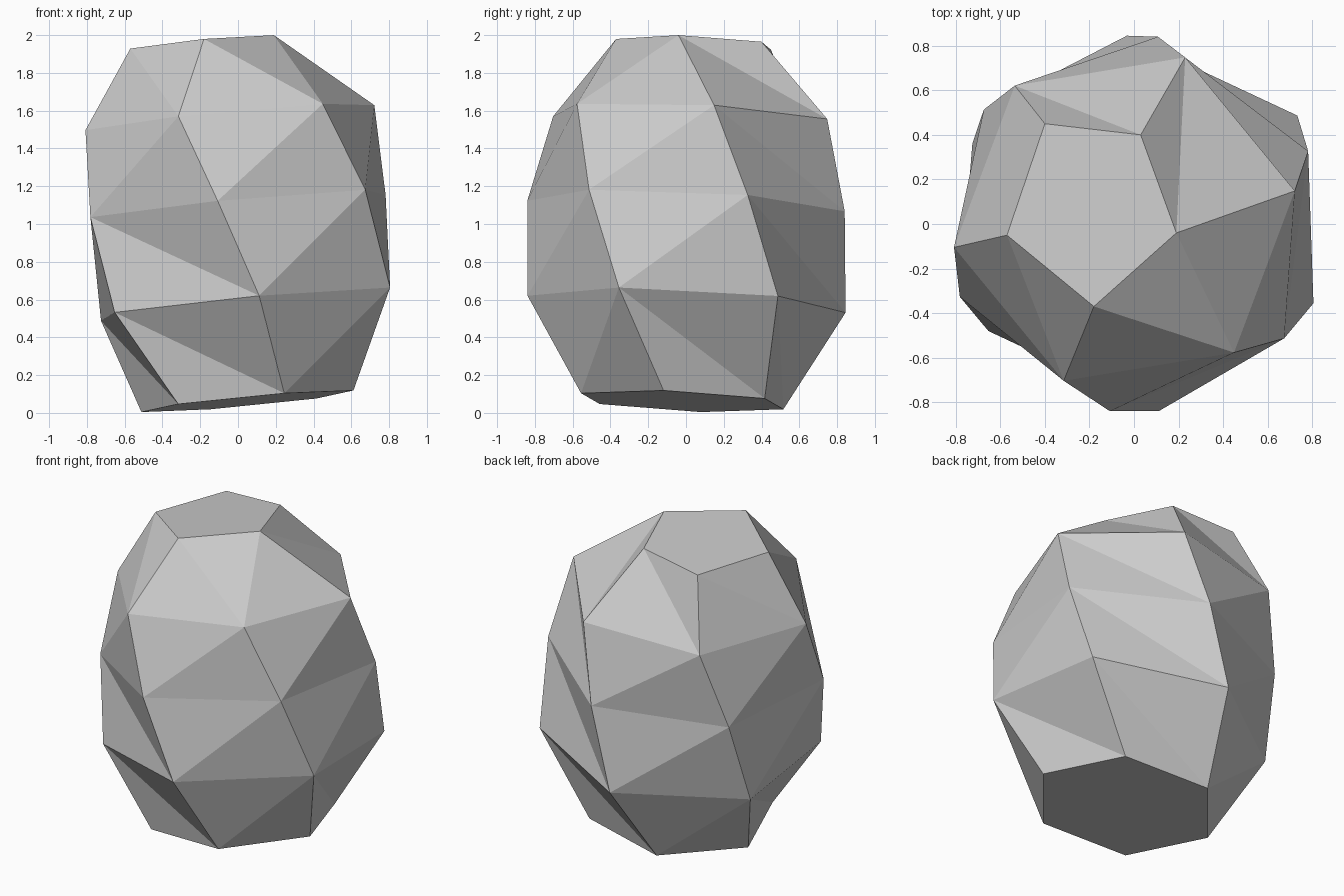
import bpy, bmesh
from math import sin, cos, radians

cube = bpy.data.objects.get("Cube")
if cube:
    bpy.data.objects.remove(cube)

stone = bpy.data.materials.new("stone grey")
stone.use_nodes = True
grey = (0.6, 0.6, 0.6, 1)
stone.diffuse_color = grey
stone.node_tree.nodes["Principled BSDF"].inputs["Base Color"].default_value = grey

bm = bmesh.new()


def point(x, y, level):
    """Vertex on a slightly tilted horizontal layer."""
    return bm.verts.new((x, y, level + 0.094 * x - 0.045 * y))


def hexagon(level, radius, phase, cx, cy):
    angles = [radians(phase + 60 * k) for k in range(6)]
    return [point(cx + radius * cos(a), cy + radius * sin(a), level) for a in angles]


# Twisting layers from shoulder down to base
rings = [
    hexagon(1.568, 0.775, 9.4, -0.043, 0.022),
    hexagon(1.095, 0.847, 22.7, 0, 0),
    hexagon(0.572, 0.845, 34.9, 0.04, 0.003),
    hexagon(0.056, 0.57, 50, 0.05, -0.02),
]

# Bands of triangles: "/" and "|" choose which way each quad is split
for upper, lower, splits in zip(rings, rings[1:], ("|/////", "|//|//", "|/||/|")):
    for k, split in enumerate(splits):
        n = (k + 1) % 6
        a, b, c, d = upper[k], lower[k], lower[n], upper[n]
        if split == "/":
            tris = (a, b, d), (b, c, d)
        else:
            tris = (a, b, c), (a, c, d)
        for tri in tris:
            bm.faces.new(tri)

# Five-sided crown joined to the six-sided shoulder
crown = [point(x, y, 1.98) for x, y in
         ((0.19, -0.04), (0.03, 0.40), (-0.40, 0.45), (-0.57, -0.05), (-0.18, -0.37))]
shoulder = rings[0]
for k in range(6):
    n = (k + 1) % 6
    bm.faces.new((crown[k % 5], shoulder[k], shoulder[n]))
    if k < 5:
        bm.faces.new((crown[k], shoulder[n], crown[(k + 1) % 5]))

# Flat top and base
bm.faces.new(crown)
bm.faces.new(rings[-1][::-1])
bmesh.ops.recalc_face_normals(bm, faces=bm.faces)

mesh = bpy.data.meshes.new("boulder")
bm.to_mesh(mesh)
bm.free()
mesh.materials.append(stone)
boulder = bpy.data.objects.new("boulder", mesh)
bpy.context.scene.collection.objects.link(boulder)
